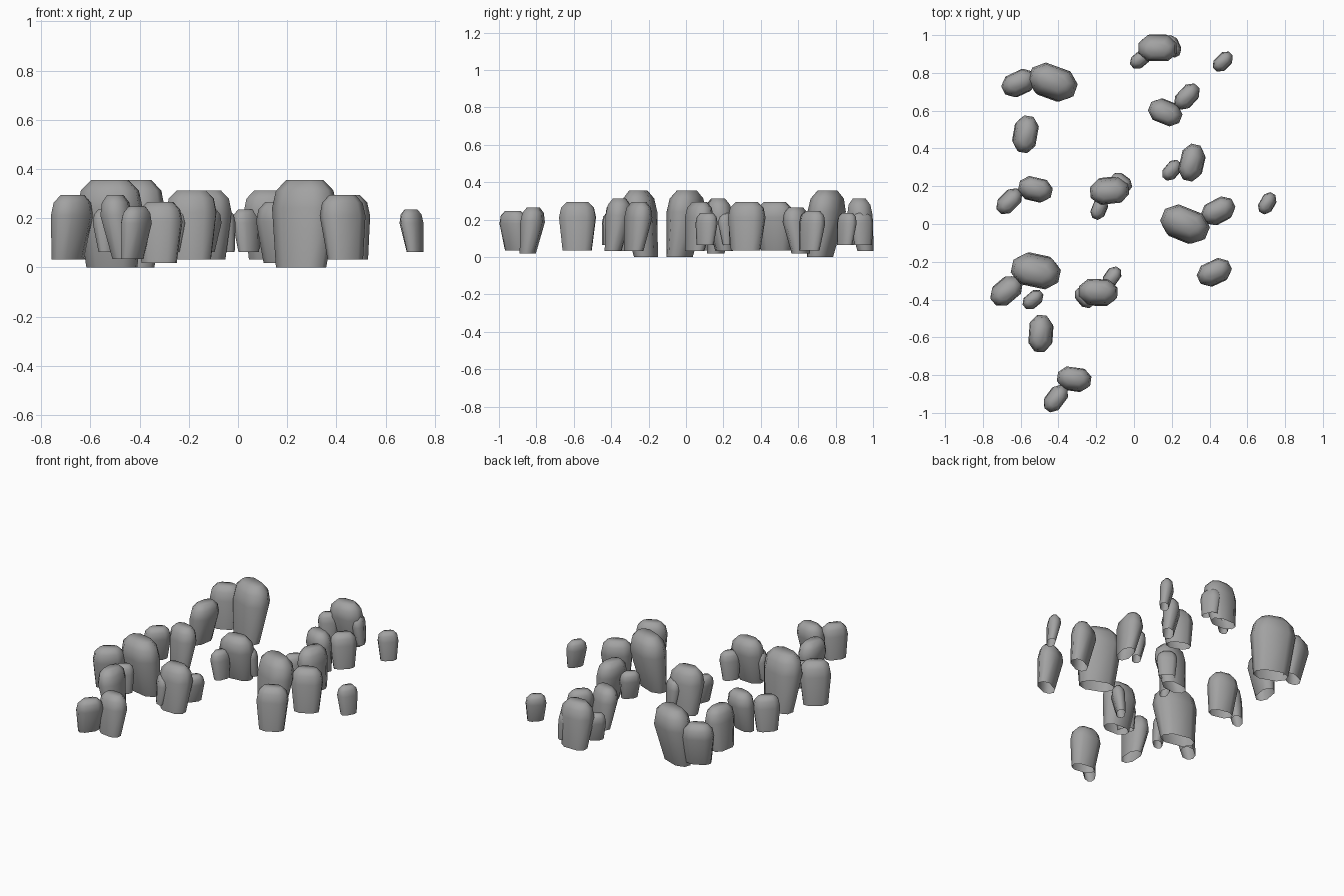
import bpy, bmesh, math

if "Cube" in bpy.data.objects:
    bpy.data.objects.remove(bpy.data.objects["Cube"])

# stone types: length, width, bottom z, top z
TYPES = {
    "large":   (0.257, 0.168, 0.000, 0.355),
    "medium":  (0.183, 0.120, 0.032, 0.294),
    "upright": (0.195, 0.122, 0.034, 0.295),
    "wide":    (0.204, 0.136, 0.032, 0.313),
    "low":     (0.178, 0.120, 0.018, 0.266),
    "short":   (0.155, 0.094, 0.035, 0.247),
    "small":   (0.119, 0.075, 0.063, 0.236),
}

# dark grey stone
GREY = bpy.data.materials.new("stone_grey")
GREY.diffuse_color = (0.36, 0.36, 0.36, 1)
GREY.use_nodes = True
GREY.node_tree.nodes["Principled BSDF"].inputs["Base Color"].default_value = GREY.diffuse_color

# elongated octagon outline and rings: height, length, width, sideways lean
OUTLINE = [(.5, -.2), (.5, .2), (.27, .5), (-.27, .5),
           (-.5, .2), (-.5, -.2), (-.27, -.5), (.27, -.5)]
RINGS = [(0, .79, .64, -.22), (.68, 1, 1, 0), (.88, .89, .86, .02), (1, .58, .5, .03)]


def stone(kind, x, y, angle, index):
    """Leaning tapered stone, open underneath; its foot is shifted toward local -y."""
    length, width, z0, z1 = TYPES[kind]
    bm = bmesh.new()
    a = math.radians(angle)
    c, s = math.cos(a), math.sin(a)
    rings = []
    for h, fl, fw, lean in RINGS:
        ring = []
        for u, v in OUTLINE:
            px, py = u * length * fl, v * width * fw + lean * width
            ring.append(bm.verts.new((x + px * c - py * s, y + px * s + py * c,
                                      z0 + h * (z1 - z0))))
        rings.append(ring)
    for lo, hi in zip(rings, rings[1:]):
        for i in range(8):
            j = (i + 1) % 8
            bm.faces.new((lo[i], lo[j], hi[j], hi[i]))
    bm.faces.new(rings[-1])
    for f in bm.faces:
        f.smooth = True
    mesh = bpy.data.meshes.new(f"{kind}_stone_{index}")
    bm.to_mesh(mesh)
    bm.free()
    mesh.materials.append(GREY)
    ob = bpy.data.objects.new(mesh.name, mesh)
    bpy.context.collection.objects.link(ob)


# placements: x, y, rotation in degrees
PLACES = {
    "large":   [(-.43, .752, -20), (-.52, -.25, 168), (.27, 0, -22)],
    "medium":  [(-.61, .747, 25), (-.675, -.355, 220), (.445, .07, 28), (.425, -.255, 25)],
    "upright": [(-.573, .475, 260), (-.495, -.58, 86), (.305, .325, 77)],
    "low":     [(-.522, .185, -13), (-.317, -.82, -8), (.165, .59, 158)],
    "short":   [(-.66, .12, 225), (-.413, -.924, 233), (.28, .675, 47)],
    "wide":    [(.125, .93, 180), (-.13, .175, 186), (-.19, -.36, -2)],
    "small":   [(.705, .11, 60), (.2, .285, 50), (-.535, -.4, 40), (.47, .86, 45)],
}
# each wide stone has two small ones beside it
for (tx, ty, _), rot in zip(PLACES["wide"], (-15, 13, 180)):
    a = math.radians(rot)
    for dx, dy, ang in [(-.074, -.078, 55), (.072, .03, 130)]:
        PLACES["small"].append((tx + dx * math.cos(a) - dy * math.sin(a),
                                ty + dx * math.sin(a) + dy * math.cos(a), ang + rot))

for kind, spots in PLACES.items():
    for n, (x, y, ang) in enumerate(spots, 1):
        stone(kind, x, y, ang, n)
